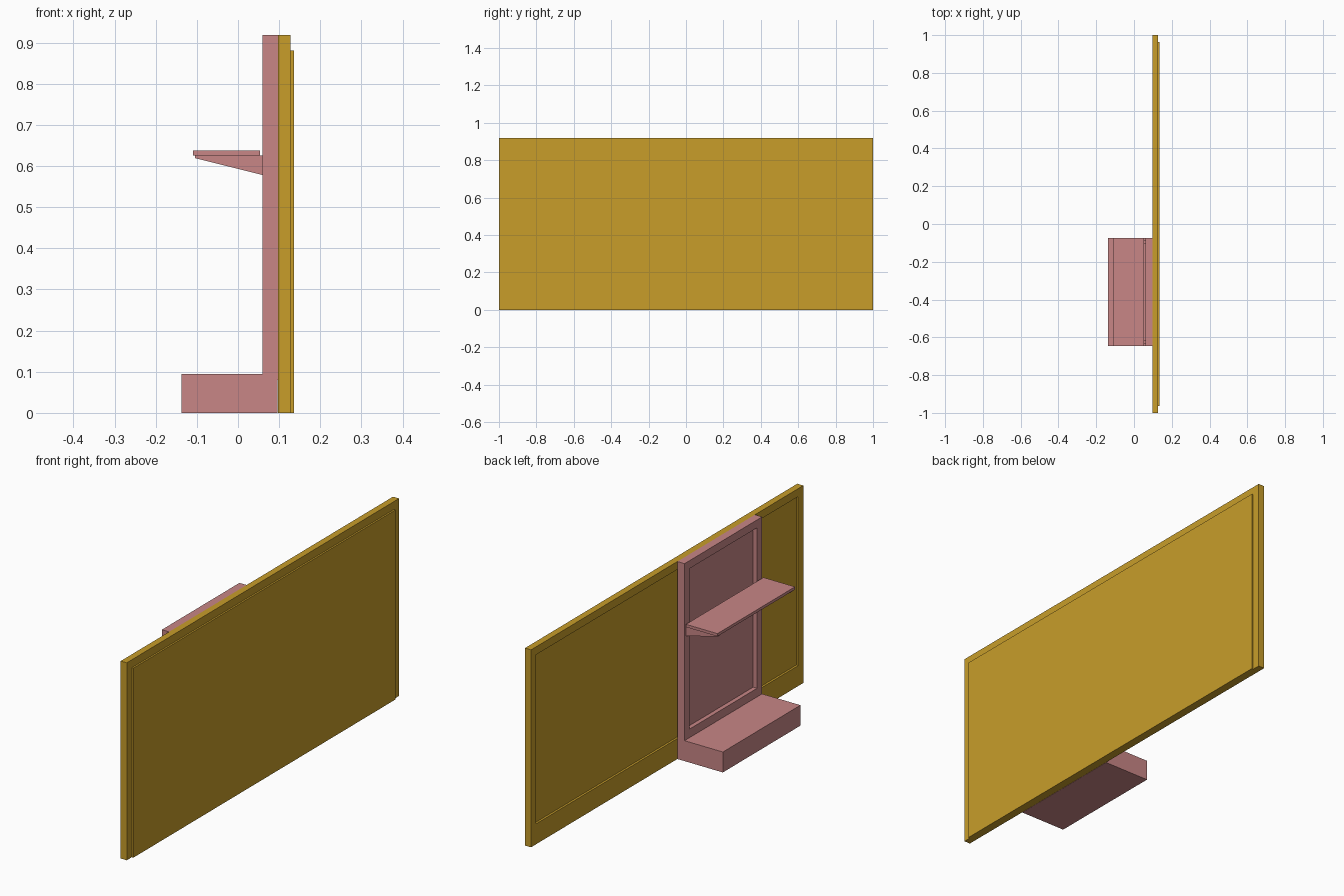
import bpy
import bmesh

if "Cube" in bpy.data.objects:
    bpy.data.objects.remove(bpy.data.objects["Cube"])


def material(name, color):
    m = bpy.data.materials.new(name)
    m.diffuse_color = (*color, 1)
    m.use_nodes = True
    m.node_tree.nodes["Principled BSDF"].inputs["Base Color"].default_value = m.diffuse_color
    return m


OAK = material("ochre", (0.58, 0.34, 0.023))
ROSE = material("rose", (0.58, 0.24, 0.24))


def prism(name, profile, y0, y1, mat):
    """Extrude an (x, z) profile from y0 to y1."""
    bm = bmesh.new()
    face = bm.faces.new([bm.verts.new((x, y0, z)) for x, z in profile])
    ext = bmesh.ops.extrude_face_region(bm, geom=[face])
    verts = [v for v in ext["geom"] if isinstance(v, bmesh.types.BMVert)]
    bmesh.ops.translate(bm, verts=verts, vec=(0, y1 - y0, 0))
    bmesh.ops.recalc_face_normals(bm, faces=bm.faces)
    mesh = bpy.data.meshes.new(name)
    bm.to_mesh(mesh)
    bm.free()
    mesh.materials.append(mat)
    obj = bpy.data.objects.new(name, mesh)
    bpy.context.collection.objects.link(obj)
    return obj


def box(name, x, y, z, mat):
    profile = [(x[0], z[0]), (x[1], z[0]), (x[1], z[1]), (x[0], z[1])]
    return prism(name, profile, y[0], y[1], mat)


def frame(name, x, y, z, stile, top, bottom, mat):
    """Two full-height stiles with a top and a bottom rail between them."""
    inner = (y[0] + stile, y[1] - stile)
    box(name + "_stile_right", x, (y[0], inner[0]), z, mat)
    box(name + "_stile_left", x, (inner[1], y[1]), z, mat)
    box(name + "_top_rail", x, inner, (z[1] - top, z[1]), mat)
    box(name + "_bottom_rail", x, inner, (z[0], z[0] + bottom), mat)
    return inner, (z[0] + bottom, z[1] - top)


# Long wall panel: frame, recessed back infill, proud front board
W = 0.037
inner_y, inner_z = frame("wall", (0.097, 0.128), (-1, 1), (0, 0.918), W, W, 0.095, OAK)
box("wall_infill", (0.107, 0.128), inner_y, inner_z, OAK)
box("wall_front_board", (0.128, 0.136), inner_y, (0, 0.881), OAK)

# Display unit: plinth box with lid
Y = (-0.645, -0.075)
box("plinth", (-0.137, 0.096), Y, (0, 0.08), ROSE)
box("plinth_lid", (-0.137, 0.097), Y, (0.08, 0.095), ROSE)

# Upright frame with recessed infill
inner_y, inner_z = frame("upright", (0.06, 0.097), Y, (0.095, 0.918), W, W, 0.04, ROSE)
box("upright_infill", (0.08, 0.097), inner_y, inner_z, ROSE)

# Shelf on two tapered brackets
box("shelf", (-0.109, 0.053), Y, (0.625, 0.638), ROSE)
taper = [(-0.104, 0.625), (-0.104, 0.619), (0.06, 0.578), (0.06, 0.625)]
for side, y0 in (("left", -0.103), ("right", -0.635)):
    prism("shelf_bracket_" + side, taper, y0, y0 + 0.018, ROSE)
